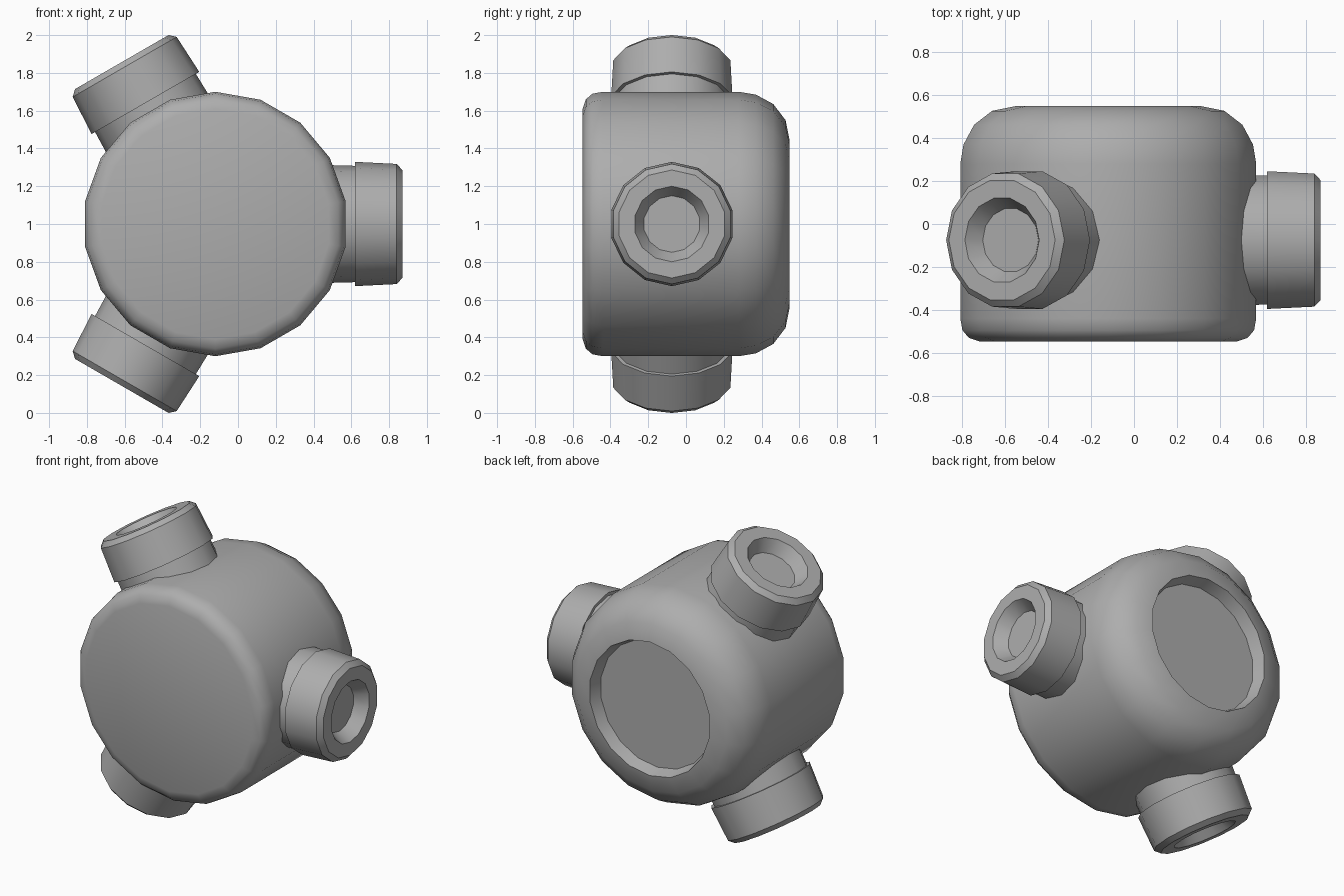
import bpy, bmesh
from math import sin, cos, pi, radians
from mathutils import Matrix

if "Cube" in bpy.data.objects:
    bpy.data.objects.remove(bpy.data.objects["Cube"])

grey = bpy.data.materials.new("dark_grey")
grey.diffuse_color = (0.42, 0.42, 0.42, 1)
grey.use_nodes = True
grey.node_tree.nodes["Principled BSDF"].inputs["Base Color"].default_value = grey.diffuse_color


def lathe(name, profile, sides, start, matrix):
    """Spin (radius, height) points round local z, closing both ends."""
    bm = bmesh.new()
    rings = []
    for r, h in profile:
        angles = [start + 2 * pi * i / sides for i in range(sides)]
        rings.append([bm.verts.new((r * cos(a), r * sin(a), h)) for a in angles])
    for a, b in zip(rings, rings[1:]):
        for i in range(sides):
            j = (i + 1) % sides
            bm.faces.new((a[i], a[j], b[j], b[i]))
    bm.faces.new(rings[0][::-1])
    bm.faces.new(rings[-1])
    bmesh.ops.recalc_face_normals(bm, faces=bm.faces[:])
    mesh = bpy.data.meshes.new(name)
    bm.to_mesh(mesh)
    bm.free()
    mesh.materials.append(grey)
    obj = bpy.data.objects.new(name, mesh)
    bpy.context.collection.objects.link(obj)
    obj.matrix_world = matrix
    bpy.ops.object.select_all(action='DESELECT')
    obj.select_set(True)
    bpy.context.view_layer.objects.active = obj
    bpy.ops.object.shade_smooth_by_angle(angle=radians(38))
    return obj


CX, CZ = -0.12, 1.0

# Drum body: tight front rounding, wide back rounding, shallow back recess
body_profile = [
    (0.61, -0.547), (0.66, -0.53), (0.69, -0.495), (0.70, -0.44),
    (0.70, 0.28), (0.685, 0.37), (0.635, 0.462), (0.55, 0.527), (0.44, 0.549),
    (0.415, 0.47),
]
lathe("body", body_profile, 18, pi / 2,
      Matrix.Translation((CX, 0, CZ)) @ Matrix.Rotation(-pi / 2, 4, 'X'))

# Three stub nozzles: neck, stepped collar, chamfered rim, tapered socket
nozzle_profile = [
    (0.315, 0.48), (0.308, 0.74), (0.329, 0.74), (0.318, 0.96),
    (0.286, 0.99), (0.20, 0.99), (0.15, 0.91),
]
for k, label in enumerate(("right", "lower_left", "upper_left")):
    lathe("nozzle_" + label, nozzle_profile, 14, 0,
          Matrix.Translation((CX, -0.075, CZ))
          @ Matrix.Rotation(radians(90 + 120 * k), 4, 'Y'))
